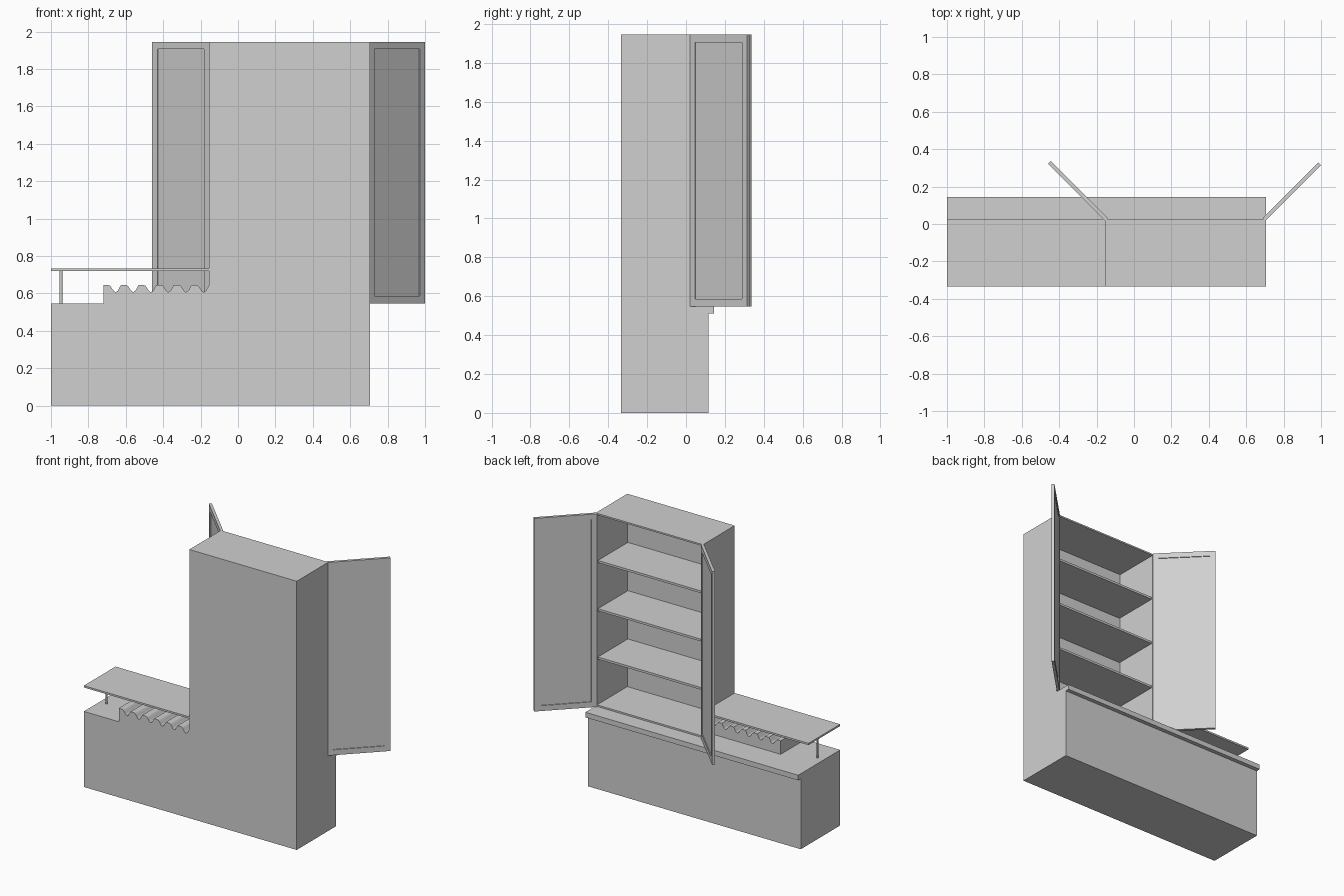
import bpy, bmesh, math
from mathutils import Matrix, Vector

cube = bpy.data.objects.get("Cube")
if cube:
    bpy.data.objects.remove(cube, do_unlink=True)

GREY = (0.63, 0.63, 0.63, 1)
paint = bpy.data.materials.new("light_grey")
paint.use_nodes = True
paint.diffuse_color = GREY
paint.node_tree.nodes["Principled BSDF"].inputs["Base Color"].default_value = GREY


def finish(bm, name):
    bmesh.ops.recalc_face_normals(bm, faces=bm.faces)
    mesh = bpy.data.meshes.new(name)
    bm.to_mesh(mesh)
    bm.free()
    mesh.materials.append(paint)
    obj = bpy.data.objects.new(name, mesh)
    bpy.context.collection.objects.link(obj)
    return obj


def add_box(bm, x, y, z):
    size = Vector((x[1] - x[0], y[1] - y[0], z[1] - z[0]))
    centre = Vector((x[0] + x[1], y[0] + y[1], z[0] + z[1])) / 2
    matrix = Matrix.Translation(centre) @ Matrix.Diagonal((*size, 1))
    return bmesh.ops.create_cube(bm, size=1, matrix=matrix)["verts"]


def box(name, x, y, z):
    bm = bmesh.new()
    add_box(bm, x, y, z)
    return finish(bm, name)


LEFT, RIGHT, SPLIT = 0.705, -1.0, -0.155
FRONT, CAB_BACK = -0.335, 0.027
COUNTER, TOP = 0.547, 1.945
WALL = 0.016

# Low base and overhanging worktop
box("base_cabinet", (RIGHT, LEFT), (FRONT, 0.115), (0, 0.51))
box("worktop", (RIGHT, LEFT), (FRONT, 0.145), (0.51, COUNTER))

# Tall carcass, hollowed from its open side
bm = bmesh.new()
add_box(bm, (SPLIT, LEFT), (FRONT, CAB_BACK), (COUNTER, TOP))
opening = [f for f in bm.faces if f.calc_center_median().y > CAB_BACK - 0.001]
bmesh.ops.inset_region(bm, faces=opening, thickness=WALL)
pushed = bmesh.ops.extrude_discrete_faces(bm, faces=opening)["faces"]
bmesh.ops.translate(bm, vec=(0, FRONT + WALL - CAB_BACK, 0),
                    verts=list({v for f in pushed for v in f.verts}))
finish(bm, "tall_cabinet")

# Three evenly spaced shelves
step = (TOP - COUNTER) / 4
for i in range(1, 4):
    z = COUNTER + i * step
    box(f"shelf_{i}", (SPLIT + WALL, LEFT - WALL),
        (FRONT + WALL, CAB_BACK - 0.004), (z - 0.008, z + 0.008))


# Open doors with a sunken panel on both faces
def door(name, hinge, width, angle):
    bm = bmesh.new()
    add_box(bm, (0, width), (-0.01, 0.01), (COUNTER, TOP))
    bm.normal_update()
    for face in [f for f in bm.faces if abs(f.normal.y) > 0.9]:
        bmesh.ops.inset_region(bm, faces=[face], thickness=0.055)
        bmesh.ops.inset_region(bm, faces=[face], thickness=0, depth=-0.006)
    obj = finish(bm, name)
    obj.location = (*hinge, 0)
    obj.rotation_euler.z = math.radians(angle)


door("left_door", (0.696, 0.025), 0.42, 45)
door("right_door", (-0.148, 0.025), 0.43, 135)

# Raised bar top on a slim post
box("bar_top", (RIGHT, SPLIT), (FRONT, CAB_BACK), (0.72, 0.733))
bm = bmesh.new()
bmesh.ops.create_cone(bm, cap_ends=True, segments=16, radius1=0.008, radius2=0.008,
                      depth=0.72 - COUNTER,
                      matrix=Matrix.Translation((-0.947, -0.152, (0.72 + COUNTER) / 2)))
finish(bm, "bar_post")

# Rack with six scooped slots, extruded from its profile
START, CREST, DEPTH, SLOTS = -0.72, 0.645, 0.038, 6
pitch = (SPLIT - START) / SLOTS
profile = [(START, COUNTER), (START, CREST)]
for i in range(SLOTS):
    x = START + i * pitch
    for k in range(6):
        t = k / 5
        drop = DEPTH * (1 - math.cos(math.pi * t)) / 2
        profile.append((x + pitch * (0.3 + 0.4 * t), CREST - drop))
    profile.append((x + pitch * 0.82, CREST - DEPTH * 0.8))
    profile.append((x + pitch, CREST))
profile.append((SPLIT, COUNTER))
bm = bmesh.new()
side = bm.faces.new([bm.verts.new((x, FRONT, z)) for x, z in profile])
moved = bmesh.ops.extrude_face_region(bm, geom=[side])["geom"]
bmesh.ops.translate(bm, vec=(0, 0.28, 0),
                    verts=[v for v in moved if isinstance(v, bmesh.types.BMVert)])
finish(bm, "slotted_rack")
